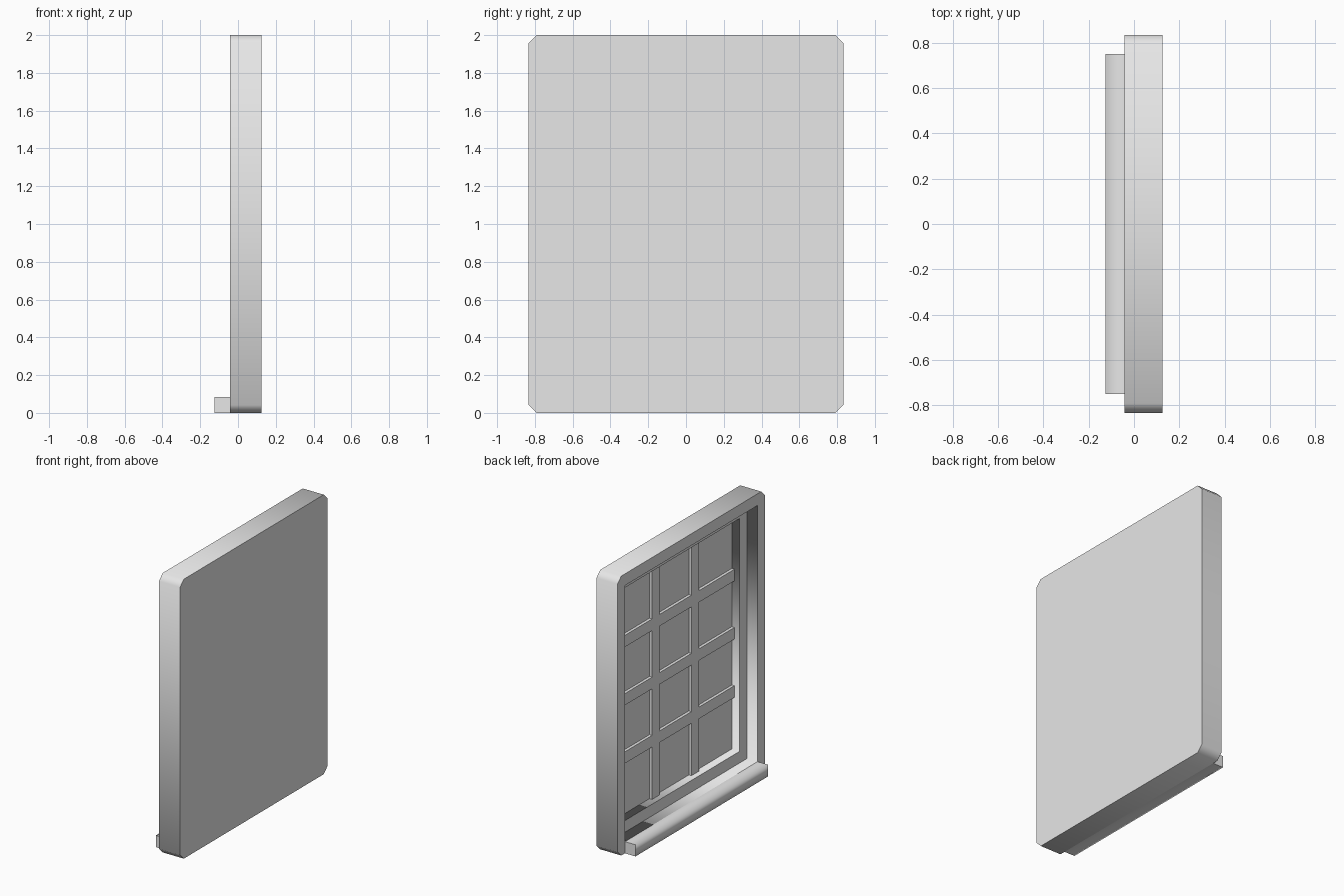
import bpy, bmesh

cube = bpy.data.objects.get("Cube")
if cube:
    bpy.data.objects.remove(cube, do_unlink=True)

U = 1 / 24          # building unit
HALF_W = 20 * U     # half width along y
HEIGHT = 48 * U

grey = bpy.data.materials.new("light grey")
grey.use_nodes = True
grey.diffuse_color = (0.8, 0.8, 0.8, 1)
grey.node_tree.nodes["Principled BSDF"].inputs["Base Color"].default_value = (0.8, 0.8, 0.8, 1)


def finish(bm, name, is_soft):
    """Turn a bmesh into an object; is_soft decides which edges stay smooth."""
    bmesh.ops.recalc_face_normals(bm, faces=bm.faces)
    for f in bm.faces:
        f.smooth = True
    for e in bm.edges:
        e.smooth = is_soft(e)
    me = bpy.data.meshes.new(name)
    bm.to_mesh(me)
    bm.free()
    me.materials.append(grey)
    ob = bpy.data.objects.new(name, me)
    bpy.context.collection.objects.link(ob)
    return ob


def box(name, xs, ys, zs, is_soft=lambda e: False):
    bm = bmesh.new()
    bmesh.ops.create_cube(bm, size=1)
    for v in bm.verts:
        v.co = [r[0] if c < 0 else r[1] for c, r in zip(v.co, (xs, ys, zs))]
    return finish(bm, name, is_soft)


def ring(bm, x, inset, cut):
    """Rectangle with cut corners, in the plane at x."""
    y, lo, hi = HALF_W - inset, inset, HEIGHT - inset
    pts = [(-y + cut, lo), (y - cut, lo), (y, lo + cut), (y, hi - cut),
           (y - cut, hi), (-y + cut, hi), (-y, hi - cut), (-y, lo + cut)]
    return [bm.verts.new((x, a, b)) for a, b in pts]


# Frame with two stepped recesses, closed by the pane
bm = bmesh.new()
steps = [(3, 0, 1), (-1, 0, 1), (-1, 2, 0), (1, 2, 0), (1, 4, 0), (2.5, 4, 0)]
rings = [ring(bm, x * U, i * U, c * U) for x, i, c in steps]
for a, b in zip(rings, rings[1:]):
    for k in range(len(a)):
        n = (k + 1) % len(a)
        bm.faces.new((a[k], a[n], b[n], b[k]))
bm.faces.new(rings[0])
bm.faces.new(rings[-1])
bmesh.ops.remove_doubles(bm, verts=bm.verts, dist=0.0001)
finish(bm, "window_frame",
       lambda e: abs(e.verts[0].co.x - e.verts[1].co.x) > 0.01)

# Sill ledge, soft along its long outer edges
box("sill_ledge", (-3 * U, -U), (-18 * U, 18 * U), (0, 2 * U),
    lambda e: all(v.co.x < -2 * U for v in e.verts)
    and abs(e.verts[0].co.y - e.verts[1].co.y) > 1)

# Glazing bars: three across, two upright ones split between them
bar_x = (2 * U, 2.6 * U)
for i in range(1, 4):
    z = (4 + 10 * i) * U
    box(f"cross_bar_{i}", bar_x, (-16 * U, 16 * U), (z - U, z + U))
for j, side in enumerate((-1, 1), 1):
    y = side * 16 * U / 3
    for i in range(4):
        lo = (4 + 10 * i + (i > 0)) * U
        hi = (14 + 10 * i - (i < 3)) * U
        box(f"upright_bar_{j}_{i + 1}", bar_x, (y - U, y + U), (lo, hi))
